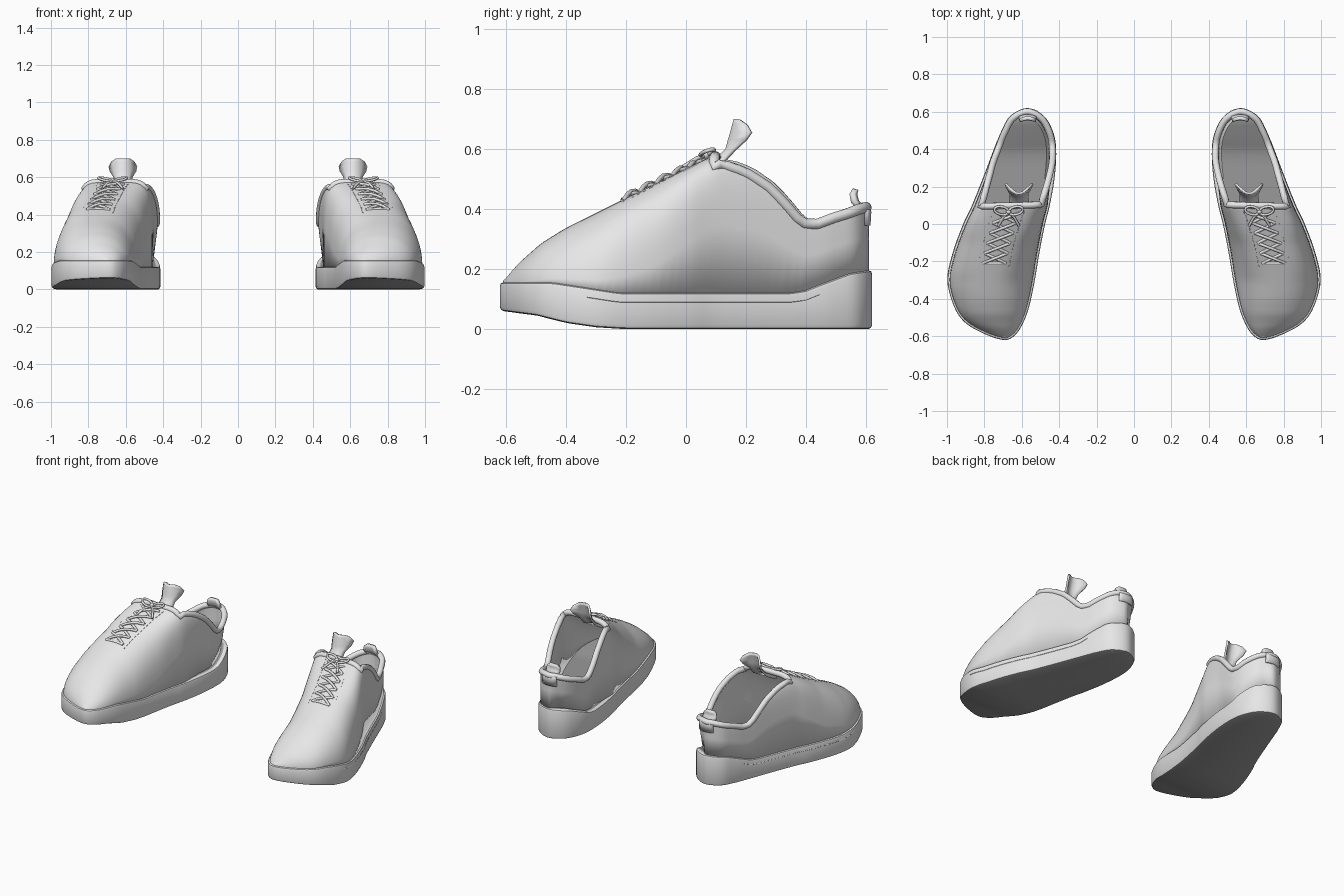
import bpy, bmesh, math
from mathutils import Vector

if "Cube" in bpy.data.objects:
    bpy.data.objects.remove(bpy.data.objects["Cube"])


def colour(name, v):
    m = bpy.data.materials.new(name)
    m.diffuse_color = (v, v, v, 1)
    m.use_nodes = True
    m.node_tree.nodes["Principled BSDF"].inputs["Base Color"].default_value = m.diffuse_color
    return m


LIGHT = colour("light_grey", 0.8)
OUTSOLE = colour("outsole_grey", 0.35)
INSOLE = colour("insole_grey", 0.32)


def interp(table, y):
    if y <= table[0][0]:
        return table[0][1]
    for (a, va), (b, vb) in zip(table, table[1:]):
        if y <= b:
            return va + (vb - va) * (y - a) / (b - a)
    return table[-1][1]


def finish(name, bm, thick=0, angle=40):
    """Turn a bmesh into a smooth object mirrored to the other foot."""
    bmesh.ops.remove_doubles(bm, verts=bm.verts, dist=0.0004)
    bmesh.ops.recalc_face_normals(bm, faces=bm.faces)
    me = bpy.data.meshes.new(name)
    bm.to_mesh(me)
    bm.free()
    for m in (LIGHT, OUTSOLE, INSOLE) if name == "sole" else (LIGHT,):
        me.materials.append(m)
    ob = bpy.data.objects.new(name, me)
    bpy.context.collection.objects.link(ob)
    bpy.ops.object.select_all(action='DESELECT')
    bpy.context.view_layer.objects.active = ob
    ob.select_set(True)
    bpy.ops.object.shade_smooth_by_angle(angle=math.radians(angle))
    if thick:
        s = ob.modifiers.new("thickness", 'SOLIDIFY')
        s.thickness, s.offset = thick, 0
    m = ob.modifiers.new("other_foot", 'MIRROR')
    m.use_mirror_merge = False


def grid(bm, rows, closed=False):
    """Skin a list of equal-length point rows with quads."""
    vs = [[bm.verts.new(p) for p in r] for r in rows]
    n = len(rows[0])
    for a, b in zip(vs, vs[1:]):
        for j in range(n if closed else n - 1):
            k = (j + 1) % n
            bm.faces.new((a[j], a[k], b[k], b[j]))
    return vs


def tube(bm, path, r, cyclic=False, sides=8):
    path = [Vector(p) for p in path]
    n, rows = len(path), []
    c = sum(path, Vector()) / n
    for i, p in enumerate(path):
        if cyclic:
            t = (path[(i + 1) % n] - path[i - 1]).normalized()
            u = t.cross(p - c).normalized()
        else:
            t = (path[min(i + 1, n - 1)] - path[max(i - 1, 0)]).normalized()
            u = t.cross(Vector((0.13, 0.21, 1))).normalized()
        v = t.cross(u)
        rows.append([p + r * (u * math.cos(a) + v * math.sin(a))
                     for a in [math.tau * k / sides for k in range(sides)]])
    vs = grid(bm, rows + ([rows[0]] if cyclic else []), True)
    if not cyclic:
        bm.faces.new(vs[0])
        bm.faces.new(vs[-1])


# Footprint: y, inner x, outer x
PAIRS = [(-.594, .635, .785), (-.53, .593, .9), (-.44, .56, .963), (-.3, .53, .997),
         (-.15, .505, .967), (0, .475, .912), (.1, .45, .865), (.25, .424, .805),
         (.4, .416, .748), (.5, .435, .708), (.58, .484, .66)]
SUB, K, ARC = 5, 7, 24
ctrl = [(.69, -.62)] + [(r, y) for y, l, r in PAIRS] + [(.57, .62)] \
    + [(l, y) for y, l, r in reversed(PAIRS)]
ctrl = [Vector(c) for c in ctrl]
loop = []
for i in range(len(ctrl)):
    a, b, c, d = (ctrl[(i + o) % len(ctrl)] for o in (-1, 0, 1, 2))
    for s in range(SUB):
        t = s / SUB
        loop.append(.5 * (2 * b + (c - a) * t + (2 * a - 5 * b + 4 * c - d) * t * t
                          + (3 * b - a - 3 * c + d) * t ** 3))
N, J = len(loop), 7 * SUB

sole_top = [(-.62, .155), (-.45, .155), (-.35, .14), (-.22, .12), (.35, .12), (.4, .128),
            (.45, .148), (.55, .185), (.62, .195)]
sole_bottom = [(-.62, .06), (-.5, .045), (-.4, .02), (-.3, .006), (-.2, 0)]
ridge = [(-.6, .16), (-.575, .19), (-.55, .218), (-.48, .28), (-.4, .33),
         (-.3, .38), (-.2, .43), (0, .527), (.1, .575)]
collar = [(.1, .541), (.13, .548), (.17, .538), (.22, .515), (.28, .475), (.33, .425),
          (.37, .375), (.4, .352), (.44, .348), (.5, .37), (.55, .385), (.61, .405)]
boxy = [(-.6, 2), (-.3, 2.2), (-.1, 3.1), (.1, 6)]


def inset(i, d):
    i %= N
    t = (loop[(i + 1) % N] - loop[i - 1]).normalized()
    return loop[i] + Vector((-t.y, t.x)) * d


# Sole: rounded slab following the footprint, with dark tread and insole
bm = bmesh.new()
rows = []
for d, table, dz in [(.012, sole_bottom, 0), (.004, sole_bottom, .004), (0, sole_bottom, .014),
                     (0, sole_top, -.012), (.003, sole_top, -.003), (.01, sole_top, 0),
                     (.024, sole_top, 0)]:
    rows.append([(*inset(i, d), interp(table, loop[i].y) + dz) for i in range(N)])
vs = grid(bm, rows, True)
bm.faces.ensure_lookup_table()
for f in bm.faces[:N]:
    f.material_index = 1
for ring, index in ((vs[0], 1), (vs[-1], 2)):
    for i in range(N // 2):
        f = []
        for v in (ring[i], ring[i + 1], ring[(N - i - 1) % N], ring[(N - i) % N]):
            if v not in f:
                f.append(v)
        bm.faces.new(f).material_index = index
finish("sole", bm)

# Upper: arched front and open heel wall
bm = bmesh.new()
IN = .017


def arch(i):
    a, b = inset(i, IN), inset(N - i, IN)
    mid, half = (a + b) / 2, (a - b) / 2
    y = mid.y
    base, p = interp(sole_top, y) - .01, interp(boxy, y)
    h = max(interp(ridge, y) - base, .004)
    pts = []
    for k in range(ARC + 1):
        t = math.pi * k / ARC
        c, s = math.cos(t), max(math.sin(t), 0)
        q = mid + half * math.copysign(abs(c) ** (2 / p), c)
        pts.append(Vector((q.x, q.y, base + h * s ** (2 / p))))
    return pts


front = [arch(i) for i in range(J + 1)]
grid(bm, front)
last = front[-1]
cols = [last[:K + 1]]
for i in range(J + 1, N - J):
    y = loop[i].y
    base = interp(sole_top, y) - .01
    lean = .2 * max(.08, 1 - (y - .1) / .25)
    # the inner side narrows toward the sole
    tuck = .03 * min(1, (y - .1) / .15) * min(1, max(0, (.57 - loop[i].x) / .06))
    col = []
    for k in range(K + 1):
        t = math.pi * k / ARC
        w = (math.sin(t) / math.sin(math.pi * K / ARC)) ** (1 / 3)
        q = inset(i, IN + lean * (1 - math.cos(t) ** (1 / 3)) + tuck * (1 - w))
        col.append(Vector((q.x, q.y, base + (interp(collar, y) - base) * w)))
    cols.append(col)
cols.append(last[::-1][:K + 1])
grid(bm, cols)
finish("upper", bm, .012, 50)

# Padded collar around the opening
bm = bmesh.new()
rim = [c[-1] for c in cols] + last[K + 1:ARC - K][::-1]
tube(bm, rim, .018, True, 10)
finish("collar", bm, 0, 60)


# Surface height near the ridge, for laces and stitches
def on_upper(y, dx, lift):
    l = interp([(q[0], q[1]) for q in PAIRS], y) + IN
    r = interp([(q[0], q[2]) for q in PAIRS], y) - IN
    base, p = interp(sole_top, y) - .01, interp(boxy, y)
    z = base + (interp(ridge, y) - base) * (1 - abs(2 * dx / (r - l)) ** p) ** (1 / p)
    return Vector(((l + r) / 2 + dx, y, z + lift))


# Criss-cross laces
bm = bmesh.new()
ROWS = [-.21 + .054 * i for i in range(6)]
for y0, y1 in zip(ROWS, ROWS[1:]):
    for s, up in ((1, .004), (-1, .014)):
        tube(bm, [on_upper(y0 + (y1 - y0) * f, s * .062 * (2 * f - 1), .006 + up * math.sin(math.pi * f))
                  for f in (0, .25, .5, .75, 1)], .008)
tube(bm, [on_upper(ROWS[0], dx, .006) for dx in (-.062, 0, .062)], .008)
finish("laces", bm, 0, 60)

# Bow: knot, two loops and two tails
bm = bmesh.new()
knot = on_upper(.065, 0, .022)
bmesh.ops.create_uvsphere(bm, u_segments=10, v_segments=6, radius=.014)
for v in bm.verts:
    v.co += knot
for s in (1, -1):
    tube(bm, [knot + Vector((s * .038 * (1 - math.cos(a)), .022 * math.sin(a) + .006 * (1 - math.cos(a)),
                             .008 * (1 - math.cos(a)) + .006 * math.sin(a)))
              for a in [math.tau * k / 14 for k in range(15)]], .007)
    tube(bm, [knot, knot + Vector((s * .03, -.03, -.012)), knot + Vector((s * .055, -.075, -.04))], .007)
finish("lace_bow", bm, 0, 60)

# Stitching along both eyelet edges
bm = bmesh.new()
for s in (1, -1):
    for i in range(14):
        y = -.23 + i * .022
        tube(bm, [on_upper(y, s * .082, .005), on_upper(y + .012, s * .082, .005)], .003, False, 5)
finish("eyelet_stitches", bm)

# Thin seam along the outer side of the sole
bm = bmesh.new()
seam = [i for i in range(N // 2) if -.35 < loop[i].y < .45]
tube(bm, [(*inset(i, .0005), interp(sole_top, loop[i].y) - .03) for i in seam], .002, False, 5)
finish("sole_seam", bm)


def bent_sheet(name, rows, cx, bend, thick):
    """Curved strip from rows of y, z and half width."""
    b = bmesh.new()
    grid(b, [[(cx + w * f, y + bend * (w * f) ** 2, z) for f in (-1, -.6, -.2, .2, .6, 1)]
             for y, z, w in rows])
    finish(name, b, thick, 50)


# Tongue with a flared tip, heel pull tab and the plate behind it
bent_sheet("tongue", [(-.02, .49, .05), (.08, .545, .05), (.135, .597, .046), (.143, .63, .066),
                      (.15, .655, .072), (.158, .682, .058), (.164, .698, .034)], .615, 13, .012)
bent_sheet("heel_tab", [(.588, .4, .042), (.568, .425, .046), (.562, .45, .042), (.566, .466, .026)],
           .568, -5, .018)
bent_sheet("heel_plate", [(.608, .41, .05), (.613, .39, .05), (.61, .345, .05)], .568, -5, .01)
